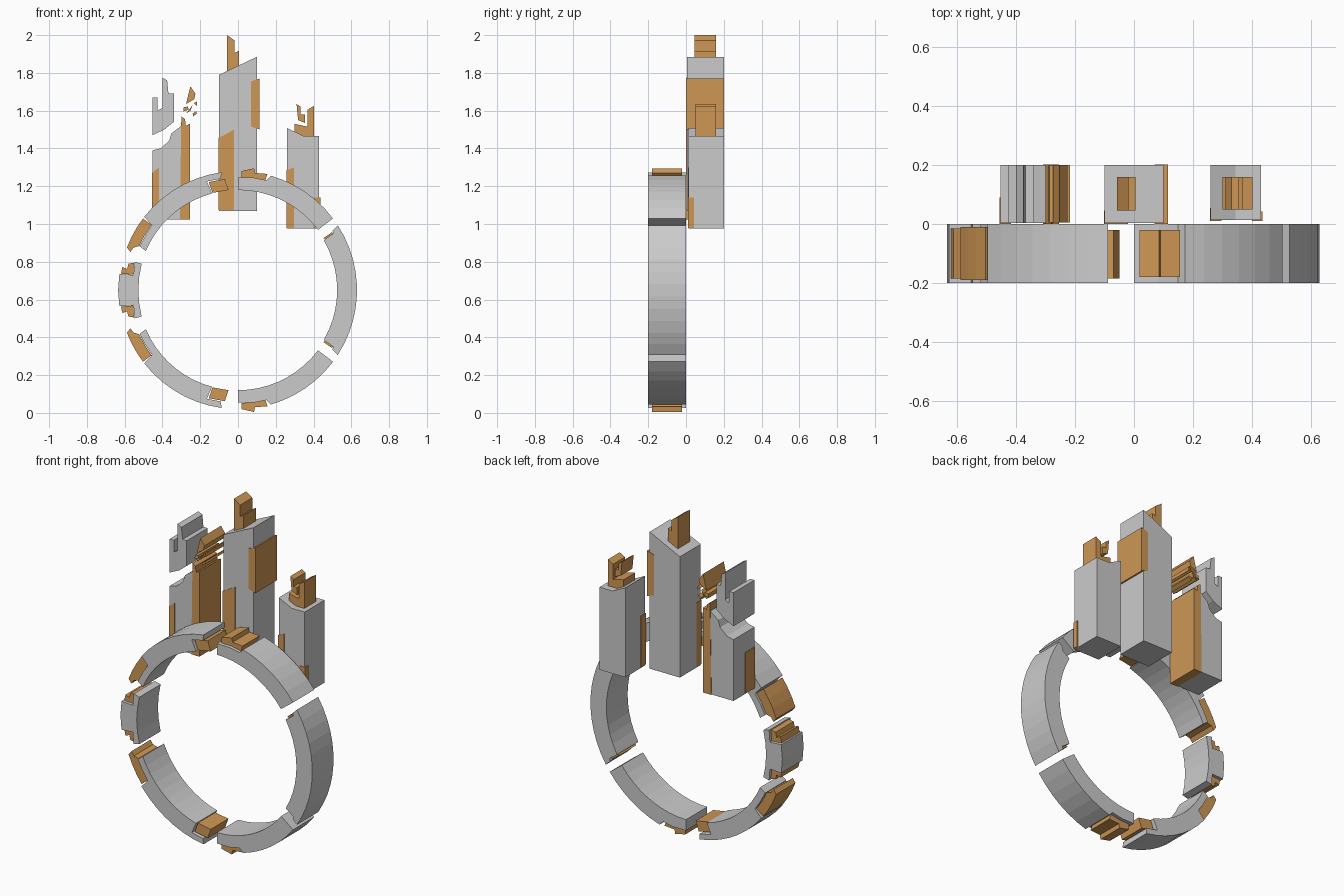
import bpy, bmesh
from math import sin, cos, radians

CZ, R_OUT, R_IN = 0.65, 0.63, 0.53
orange = bpy.data.materials.new("orange_panel")
orange.diffuse_color = (0.62, 0.31, 0.09, 1)


def prism(name, pts, y0, y1, mat=None):
    """Extrude an x/z outline from y0 to y1."""
    bm = bmesh.new()
    front = [bm.verts.new((x, y0, z)) for x, z in pts]
    back = [bm.verts.new((x, y1, z)) for x, z in pts]
    n = len(pts)
    caps = [bm.faces.new(front), bm.faces.new(back[::-1])]
    for i in range(n):
        j = (i + 1) % n
        bm.faces.new((front[j], front[i], back[i], back[j]))
    bmesh.ops.recalc_face_normals(bm, faces=bm.faces)
    caps = [f for f in caps if f.is_valid]
    bmesh.ops.triangulate(bm, faces=caps)
    mesh = bpy.data.meshes.new(name)
    bm.to_mesh(mesh)
    bm.free()
    ob = bpy.data.objects.new(name, mesh)
    bpy.context.collection.objects.link(ob)
    if mat:
        mesh.materials.append(mat)
    return ob


def box(name, x0, x1, z0, z1, y0, y1, mat=None):
    return prism(name, [(x0, z0), (x1, z0), (x1, z1), (x0, z1)], y0, y1, mat)


def arc(r, a0, a1):
    """Faceted arc about the ring centre, in steps of about 6 degrees."""
    n = max(1, round(abs(a1 - a0) / 6))
    angles = [radians(a0 + (a1 - a0) * i / n) for i in range(n + 1)]
    return [(r * cos(a), CZ + r * sin(a)) for a in angles]


def both(name, pts, y0, y1, mat=None):
    """Upper part and its mirror image below the ring centre."""
    prism("upper_" + name, pts, y0, y1, mat)
    prism("lower_" + name, [(x, 2 * CZ - z) for x, z in pts], y0, y1, mat)


# Ring: right segment with thin inlays at its ends
prism("ring_right", arc(R_OUT, 33, -33) + [(0.50, 0.335), (0.505, 0.35), (0.455, 0.385)]
      + arc(R_IN - 0.005, -29, 29) + [(0.455, 0.915), (0.505, 0.95), (0.50, 0.965)], -0.2, 0)
both("right_inlay", [(0.452, 0.925), (0.465, 0.917), (0.507, 0.945), (0.497, 0.956)],
     -0.18, -0.02, orange)

# Ring: quarter segments on the right side with stepped blocks
both("ring_quarter_right", arc(R_OUT, 74, 37) + arc(R_IN, 37, 90)
     + [(0, 1.245), (0.085, 1.245), (0.15, 1.232)], -0.2, 0)
both("stepped_block", [(0.018, 1.247), (0.085, 1.245), (0.145, 1.232), (0.156, 1.265),
     (0.09, 1.27), (0.085, 1.295), (0.018, 1.28)], -0.18, -0.02, orange)

# Ring: quarter segments on the left side, end blocks and outer strips
both("ring_quarter_left", arc(R_OUT, 98, 142) + arc(0.57, 143, 156) + arc(R_IN, 157, 105)
     + [(-0.165, 1.225), (-0.09, 1.24)], -0.2, 0)
both("end_block", [(-0.135, 1.165), (-0.155, 1.222), (-0.07, 1.238), (-0.05, 1.18)],
     -0.185, -0.02, orange)
both("outer_strip", arc(R_OUT, 143, 159) + [(-0.57, 0.852), (-0.553, 0.875)]
     + arc(0.573, 156, 143), -0.19, -0.01, orange)

# Ring: left block with stepped inlays
prism("ring_left", [(-0.628, 0.735), (-0.635, 0.65), (-0.628, 0.565), (-0.553, 0.57),
      (-0.548, 0.5), (-0.51, 0.51), (-0.523, 0.58), (-0.528, 0.65), (-0.523, 0.72),
      (-0.51, 0.79), (-0.548, 0.8), (-0.553, 0.73)], -0.2, 0)
both("left_inlay", [(-0.62, 0.737), (-0.612, 0.772), (-0.587, 0.762), (-0.58, 0.79),
     (-0.55, 0.795), (-0.555, 0.732)], -0.185, -0.015, orange)

# Centre tower
prism("centre_tower", [(-0.1, 1.07), (0.1, 1.07), (0.1, 1.885), (-0.1, 1.79)], 0.004, 0.2)
prism("centre_front_panel", [(-0.102, 1.075), (-0.02, 1.075), (-0.02, 1.5), (-0.102, 1.455)],
      0, 0.045, orange)
prism("centre_side_panel", [(0.07, 1.515), (0.115, 1.5), (0.115, 1.77), (0.07, 1.755)],
      0, 0.202, orange)
prism("centre_spire", [(-0.058, 1.8), (0.005, 1.83), (0.005, 1.917), (-0.018, 1.905),
      (-0.018, 1.972), (-0.058, 2.0)], 0.045, 0.16, orange)

# Left tower with a broken top
prism("left_tower", [(-0.453, 1.025), (-0.3, 1.025), (-0.3, 1.52), (-0.352, 1.48),
      (-0.365, 1.44), (-0.41, 1.4), (-0.453, 1.39)], 0.003, 0.2)
prism("left_tower_fragment", [(-0.453, 1.47), (-0.39, 1.5), (-0.34, 1.54), (-0.34, 1.69),
      (-0.368, 1.69), (-0.375, 1.76), (-0.4, 1.775), (-0.4, 1.615), (-0.425, 1.6),
      (-0.425, 1.67), (-0.453, 1.67)], 0.003, 0.2)
prism("left_tower_side_plate", [(-0.308, 1.023), (-0.255, 1.023), (-0.255, 1.53),
      (-0.277, 1.52), (-0.28, 1.555), (-0.3, 1.57)], 0, 0.202, orange)
prism("left_tower_corner_panel", [(-0.456, 1.03), (-0.418, 1.03), (-0.418, 1.3),
      (-0.456, 1.27)], 0, 0.09, orange)

# Loose chips above the left tower
chips = [
    [(-0.275, 1.635), (-0.232, 1.66), (-0.225, 1.69), (-0.252, 1.728)],
    [(-0.29, 1.595), (-0.262, 1.605), (-0.265, 1.622), (-0.287, 1.618)],
    [(-0.275, 1.585), (-0.252, 1.6), (-0.24, 1.63), (-0.265, 1.597)],
    [(-0.237, 1.57), (-0.217, 1.585), (-0.222, 1.597), (-0.24, 1.585)],
    [(-0.235, 1.64), (-0.217, 1.625), (-0.217, 1.648)]]
for i, pts in enumerate(chips):
    prism(f"loose_chip_{i + 1}", pts, 0.005, 0.2, orange)

# Right tower
prism("right_tower", [(0.26, 0.975), (0.43, 0.975), (0.43, 1.467), (0.345, 1.467),
      (0.26, 1.508)], 0.013, 0.2)
prism("right_tower_front_panel", [(0.258, 0.98), (0.296, 0.98), (0.296, 1.3), (0.258, 1.285)],
      0.01, 0.055, orange)
box("right_tower_corner_panel", 0.4, 0.436, 0.98, 1.14, 0.01, 0.042, orange)
prism("right_spire_base", [(0.3, 1.488), (0.345, 1.467), (0.402, 1.467), (0.402, 1.625),
      (0.368, 1.605), (0.368, 1.515), (0.3, 1.53)], 0.05, 0.16, orange)
prism("right_spire_hook", [(0.318, 1.55), (0.355, 1.535), (0.355, 1.58), (0.332, 1.58),
      (0.332, 1.62), (0.31, 1.635)], 0.05, 0.16, orange)
